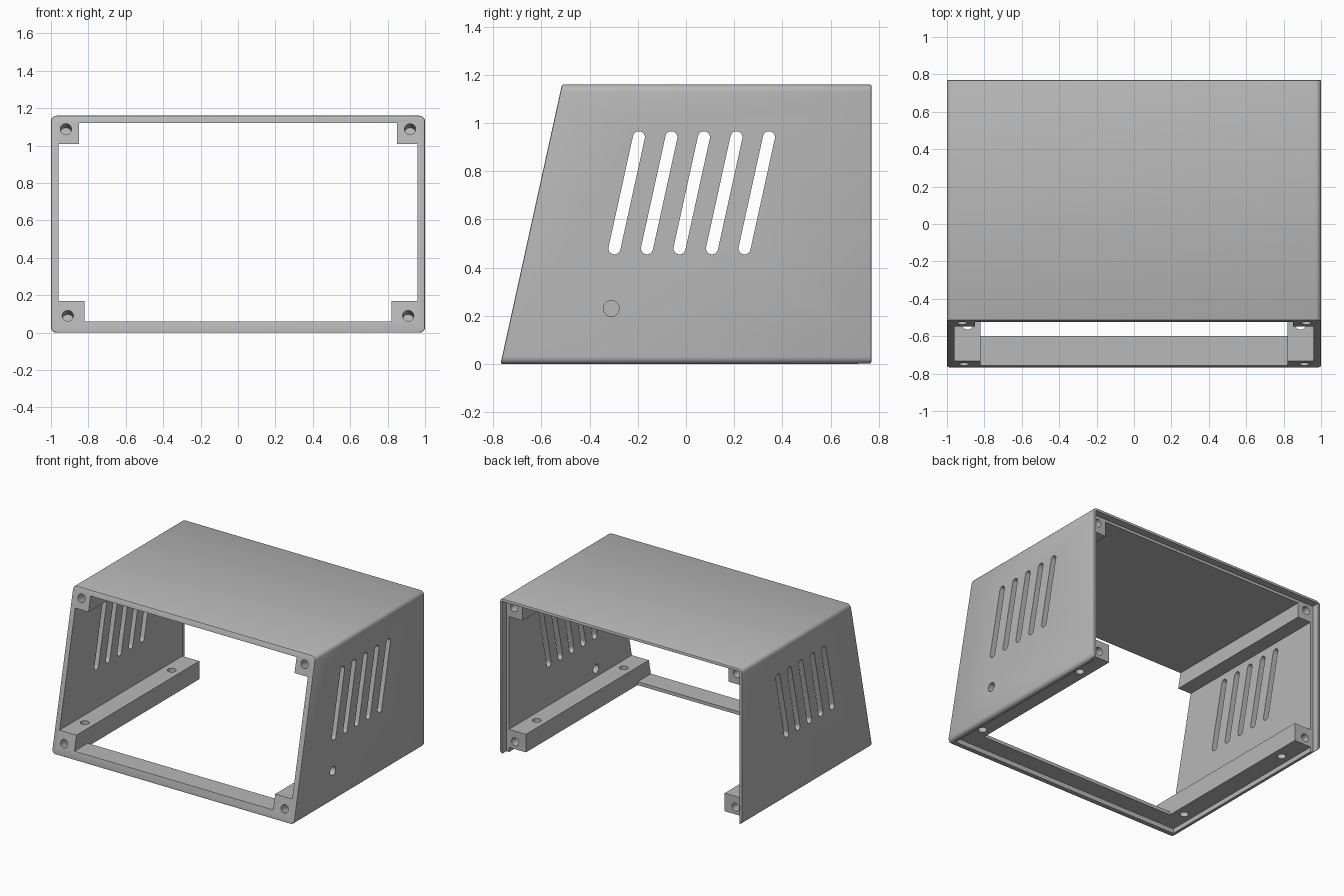
import bpy, bmesh, math
from mathutils import Matrix, Vector

old = bpy.data.objects.get("Cube")
if old:
    bpy.data.objects.remove(old, do_unlink=True)

W, H, BACK, FRONT = 1.0, 1.16, 0.77, -0.77
LEAN = math.atan2(0.255, H)                      # slope of the front face
UP_SLOPE = Vector((0, math.sin(LEAN), math.cos(LEAN)))
OUTWARD = Vector((0, -math.cos(LEAN), math.sin(LEAN)))


def front_y(z):
    return FRONT + z * math.tan(LEAN)


def finish(bm, name):
    bmesh.ops.recalc_face_normals(bm, faces=bm.faces)
    mesh = bpy.data.meshes.new(name)
    bm.to_mesh(mesh)
    bm.free()
    obj = bpy.data.objects.new(name, mesh)
    bpy.context.collection.objects.link(obj)
    return obj


def add_prism(bm, points, direction):
    """Extrude a closed outline along a direction."""
    face = bm.faces.new([bm.verts.new(p) for p in points])
    grown = bmesh.ops.extrude_face_region(bm, geom=[face])
    verts = [g for g in grown["geom"] if isinstance(g, bmesh.types.BMVert)]
    bmesh.ops.translate(bm, verts=verts, vec=direction)


def add_box(bm, low, high):
    size = [b - a for a, b in zip(low, high)]
    mid = [(a + b) / 2 for a, b in zip(low, high)]
    bmesh.ops.create_cube(bm, size=1, matrix=Matrix.Translation(mid) @ Matrix.Diagonal((*size, 1)))


def add_rod(bm, centre, axis, radius, length):
    turn = Vector(axis).to_track_quat("Z", "Y").to_matrix().to_4x4()
    bmesh.ops.create_cone(bm, cap_ends=True, segments=24, radius1=radius, radius2=radius,
                          depth=length, matrix=Matrix.Translation(centre) @ turn)


def carve(body, bm, name):
    """Subtract a cutter from the body, then remove the cutter."""
    cutter = finish(bm, name)
    cutter.hide_render = True
    mod = body.modifiers.new(name, "BOOLEAN")
    mod.operation, mod.solver, mod.object = "DIFFERENCE", "EXACT", cutter
    bpy.context.view_layer.objects.active = body
    bpy.ops.object.modifier_apply(modifier=mod.name)
    bpy.data.objects.remove(cutter, do_unlink=True)


# Outer block with rounded long edges and a leaning front
bm = bmesh.new()
add_box(bm, (-W, -1, 0), (W, BACK, H))
long_edges = [e for e in bm.edges if abs(e.verts[0].co.y - e.verts[1].co.y) > 1]
bmesh.ops.bevel(bm, geom=long_edges, offset=0.03, segments=5, profile=0.5, affect="EDGES")
cut = bmesh.ops.bisect_plane(bm, geom=bm.verts[:] + bm.edges[:] + bm.faces[:],
                             plane_co=(0, FRONT, 0), plane_no=OUTWARD, clear_outer=True)
rim = [g for g in cut["geom_cut"] if isinstance(g, bmesh.types.BMEdge)]
bmesh.ops.holes_fill(bm, edges=rim)
rim += [e for e in bm.edges if all(v.co.y > BACK - 0.001 for v in e.verts)]
bmesh.ops.bevel(bm, geom=rim, offset=0.007, segments=2, profile=0.5, affect="EDGES")
shell = finish(bm, "enclosure_shell")

# Main cavity, leaving a screw rail in each corner
half = [(0.82, 0.06), (0.82, 0.17), (0.96, 0.17), (0.96, 1.01), (0.85, 1.01), (0.85, 1.12)]
outline = half + [(-x, z) for x, z in reversed(half)]
bm = bmesh.new()
add_prism(bm, [(x, -1.2, z) for x, z in outline], (0, 2.4, 0))
carve(shell, bm, "cavity")

# Open floor behind the front sill
bm = bmesh.new()
add_box(bm, (-0.82, -0.6, -0.2), (0.82, 1, 0.1))
carve(shell, bm, "floor_opening")

# Recess for a base plate under the rails and sill
bm = bmesh.new()
add_box(bm, (-0.96, -0.73, -0.2), (0.96, 1, 0.035))
carve(shell, bm, "base_recess")

# Rebate for a back panel
bm = bmesh.new()
add_box(bm, (-0.98, 0.715, -0.3), (0.98, 1.1, 1.14))
carve(shell, bm, "back_rebate")

# Slanted vent slots through both side walls
bm = bmesh.new()
radius, foot, length = 0.025, 0.48, 0.472
for i in range(5):
    base = Vector((-1.2, -0.297 + 0.135 * i, foot))
    side = Vector((0, UP_SLOPE.z, -UP_SLOPE.y))
    points = []
    for centre, start in ((base + UP_SLOPE * length, 0), (base, math.pi)):
        for k in range(13):
            a = start + math.pi * k / 12
            points.append(centre + (side * math.cos(a) + UP_SLOPE * math.sin(a)) * radius)
    add_prism(bm, points, (2.4, 0, 0))
carve(shell, bm, "vent_slots")

# Screw holes: front corners, back corners and rail tops
bm = bmesh.new()
for s in (-1, 1):
    for x, z in ((0.92, 1.088), (0.91, 0.09)):
        add_rod(bm, (s * x, front_y(z), z), OUTWARD, 0.03, 0.2)
        add_rod(bm, (s * x, 0.72, z), (0, 1, 0), 0.03, 0.24)
    for y in (-0.535, 0.49):
        add_rod(bm, (s * 0.89, y, 0.1), (0, 0, 1), 0.03, 0.3)
carve(shell, bm, "screw_holes")

# Cable hole in the left wall only
bm = bmesh.new()
add_rod(bm, (0.98, -0.31, 0.23), (1, 0, 0), 0.033, 0.2)
carve(shell, bm, "cable_hole")

# Material and shading
grey = bpy.data.materials.new("plain grey")
grey.use_nodes = True
colour = (0.48, 0.48, 0.48, 1)
grey.diffuse_color = colour
grey.node_tree.nodes["Principled BSDF"].inputs["Base Color"].default_value = colour
shell.data.materials.clear()
shell.data.materials.append(grey)
for poly in shell.data.polygons:
    poly.material_index = 0
bpy.ops.object.select_all(action="DESELECT")
shell.select_set(True)
bpy.context.view_layer.objects.active = shell
bpy.ops.object.shade_smooth_by_angle(angle=math.radians(35))
